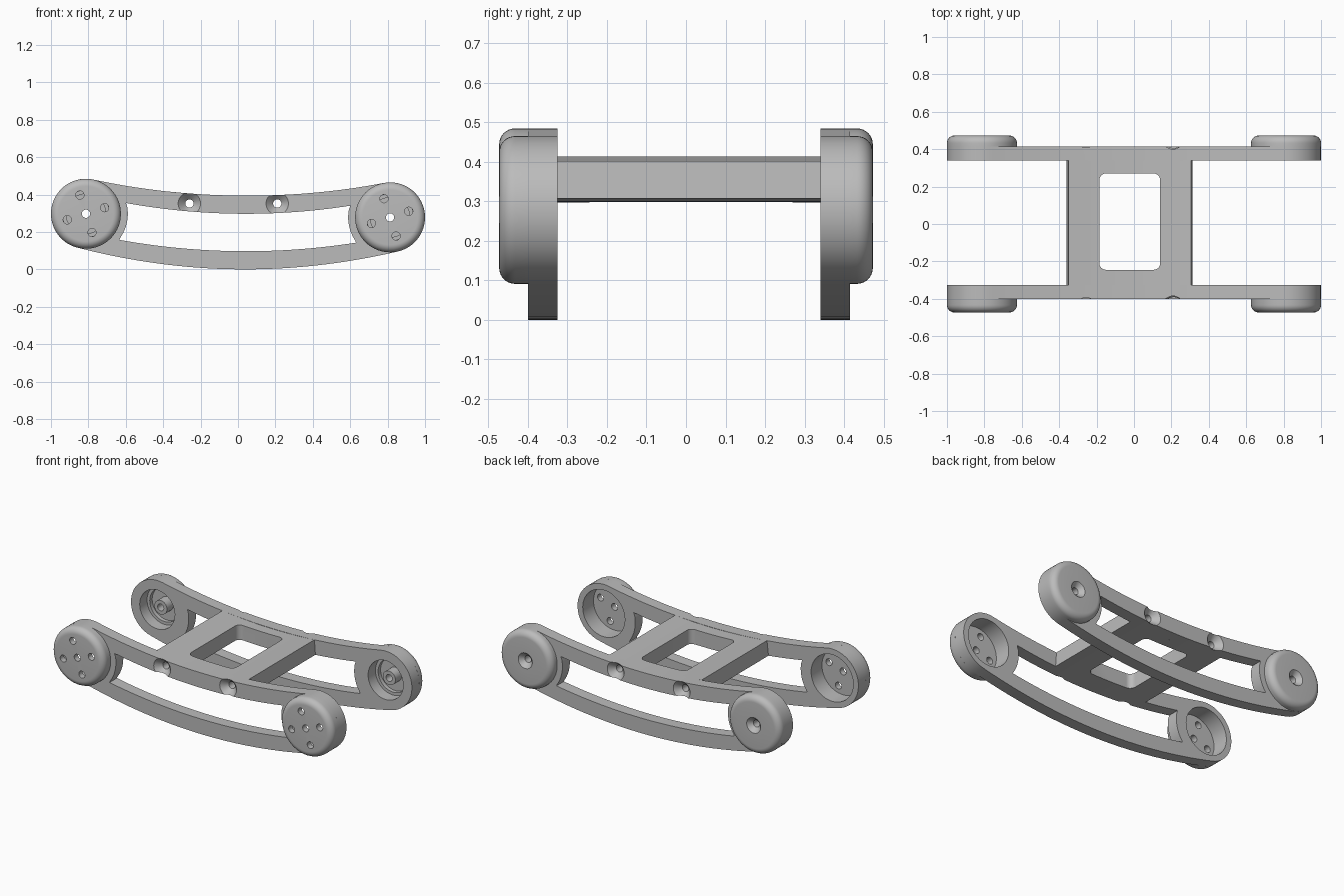
import bpy
import bmesh
from math import sin, cos, pi, asin, sqrt, radians
from mathutils import Vector, Matrix

if "Cube" in bpy.data.objects:
    bpy.data.objects.remove(bpy.data.objects["Cube"])

grey = bpy.data.materials.new("plain grey")
grey.use_nodes = True
COLOUR = (0.5, 0.5, 0.5, 1)
grey.diffuse_color = COLOUR
grey.node_tree.nodes["Principled BSDF"].inputs["Base Color"].default_value = COLOUR

# Main curve of the frame: a shallow arc sagging in the middle
ARC_X, ARC_Z, ARC_R = 0.043, 3.897, 3.7
CUP_R, BOSS_R, BAR = 0.187, 0.224, 0.1
HOLE_R = 0.022
FRONT, BACK = (-0.40, -0.325), (0.34, 0.415)
ENDS = [asin((x - ARC_X) / ARC_R) for x in (-0.813, 0.813)]


def on_arc(t, r=ARC_R):
    return Vector((ARC_X + r * sin(t), ARC_Z - r * cos(t)))


def arc(t0, t1, radius, n=32):
    """Points along the main curve; radius is a function of the fraction."""
    return [on_arc(t0 + (t1 - t0) * i / n, radius(i / n)) for i in range(n + 1)]


def turn(centre, r, a0, a1, n=24):
    return [centre + Vector((r * cos(a), r * sin(a)))
            for a in (a0 + (a1 - a0) * i / n for i in range(n + 1))]


def make(name, bm):
    bmesh.ops.remove_doubles(bm, verts=bm.verts, dist=1e-5)
    bmesh.ops.recalc_face_normals(bm, faces=bm.faces)
    mesh = bpy.data.meshes.new(name)
    bm.to_mesh(mesh)
    bm.free()
    mesh.materials.append(grey)
    ob = bpy.data.objects.new(name, mesh)
    bpy.context.collection.objects.link(ob)
    return ob


def prism(name, points, y0, y1):
    """Extrude an x-z outline along y."""
    bm = bmesh.new()
    face = bm.faces.new([bm.verts.new((p.x, y0, p.y)) for p in points])
    out = bmesh.ops.extrude_face_region(bm, geom=[face])["geom"]
    bmesh.ops.translate(bm, vec=(0, y1 - y0, 0),
                        verts=[v for v in out if isinstance(v, bmesh.types.BMVert)])
    return make(name, bm)


def lathe(name, profile, centre, closed=True, steps=56):
    """Revolve (radius, y) points about an axis parallel to y."""
    bm = bmesh.new()
    vs = [bm.verts.new((r, y, 0)) for r, y in profile]
    pairs = list(zip(vs, vs[1:])) + ([(vs[-1], vs[0])] if closed else [])
    es = [bm.edges.new(p) for p in pairs]
    bmesh.ops.spin(bm, geom=vs + es, cent=(0, 0, 0), axis=(0, 1, 0),
                   angle=2 * pi, steps=steps, use_merge=True)
    bmesh.ops.translate(bm, vec=(centre.x, 0, centre.y), verts=bm.verts)
    return make(name, bm)


def rod(centre, r, y0, y1, steps=56):
    return lathe("cutter", [(0, y0), (r, y0), (r, y1), (0, y1)], centre, False, steps)


def activate(ob):
    bpy.ops.object.select_all(action="DESELECT")
    ob.select_set(True)
    bpy.context.view_layer.objects.active = ob


def finish(ob, cutters=()):
    """Cut the part, remove the cutters and shade it."""
    activate(ob)
    for c in cutters:
        c.hide_render = True
        mod = ob.modifiers.new("cut", "BOOLEAN")
        mod.operation, mod.solver, mod.object = "DIFFERENCE", "EXACT", c
        bpy.ops.object.modifier_apply(modifier=mod.name)
        bpy.data.objects.remove(c)
    bpy.ops.object.shade_smooth_by_angle(angle=radians(30))


def bolt_cutters():
    """Two through holes, countersunk on both outer faces."""
    y0, y1, sink = FRONT[0], BACK[1], 0.06
    depth = sink - HOLE_R
    half = [(0, y0 - 0.01), (sink + 0.01, y0 - 0.01), (HOLE_R, y0 + depth),
            (HOLE_R, y1 - depth), (sink + 0.01, y1 + 0.01), (0, y1 + 0.01)]
    return [lathe("cutter", half, Vector((x, 0.352)), False, 40) for x in (-0.26, 0.21)]


# Side frames: curved plate with a long window and a round pocket at each end
left_t, right_t = ENDS
cup_centres = [on_arc(t) for t in ENDS]


def bulge(s):
    return CUP_R + 0.01 * sin(pi * s)


outline = (arc(left_t, right_t, lambda s: ARC_R + bulge(s))
           + turn(cup_centres[1], CUP_R, right_t - pi / 2, right_t + pi / 2)[1:-1]
           + arc(right_t, left_t, lambda s: ARC_R - bulge(s))
           + turn(cup_centres[0], CUP_R, left_t + pi / 2, left_t + 3 * pi / 2)[1:-1])

inset = sqrt(BOSS_R ** 2 - BAR ** 2) / ARC_R
swing = asin(BAR / BOSS_R)
window = (arc(left_t + inset, right_t - inset, lambda s: ARC_R + BAR)
          + turn(cup_centres[1], BOSS_R, right_t + pi + swing, right_t + pi - swing, 12)[1:-1]
          + arc(right_t - inset, left_t + inset, lambda s: ARC_R - BAR)
          + turn(cup_centres[0], BOSS_R, left_t + swing, left_t - swing, 12)[1:-1])

for name, (y0, y1), pocket in (("front_side_frame", FRONT, 0.15),
                               ("back_side_frame", BACK, 0.125)):
    plate = prism(name, outline, y0, y1)
    cuts = [prism("cutter", window, y0 - 0.1, y1 + 0.1)]
    cuts += [rod(c, pocket, y0 - 0.1, y1 + 0.1) for c in cup_centres]
    finish(plate, cuts + bolt_cutters())

# Cross platform joining the frames, with a rounded opening
t0, t1 = (asin((x - ARC_X) / ARC_R * 1.04) for x in (-0.355, 0.31))
slab = (arc(t0, t1, lambda s: ARC_R - BAR, 16)
        + arc(t1, t0, lambda s: ARC_R - 0.195, 16))
platform = prism("cross_platform", slab, FRONT[1], BACK[0])
bm = bmesh.new()
bmesh.ops.create_cube(bm, size=1, matrix=Matrix.Translation((-0.0225, 0.0125, 0.35))
                      @ Matrix.Diagonal((0.325, 0.515, 0.5, 1)))
uprights = [e for e in bm.edges if abs(e.verts[0].co.z - e.verts[1].co.z) > 0.1]
bmesh.ops.bevel(bm, geom=uprights, offset=0.035, segments=6, profile=0.5, affect="EDGES")
finish(platform, [make("cutter", bm)] + bolt_cutters())


# Round end cups
def rim(y_in, y_out, r=0.04):
    """Outer wall of a cup with a rounded outer edge."""
    s = 1 if y_out > y_in else -1
    return [(CUP_R, y_in)] + [
        (CUP_R - r + r * cos(a), y_out - s * r + s * r * sin(a))
        for a in (pi / 2 * i / 8 for i in range(9))]


for side, t, c in zip(("right", "left"), ENDS, cup_centres):
    # Front cup: open pocket, centre hole and four holes around it
    y, out = FRONT[0], -0.473
    cup = lathe("front_" + side + "_cup",
                [(HOLE_R, y - 0.035), (0.15, y - 0.035), (0.15, y)]
                + rim(y, out) + [(HOLE_R, out)], c)
    ring = [c + Vector((cos(a), sin(a))) * 0.105
            for a in (radians(18) + k * pi / 2 for k in range(4))]
    finish(cup, [rod(p, HOLE_R, out - 0.05, y + 0.05, 24) for p in ring])

    # Back cup: stepped pocket with a central tube, countersunk outside
    y, out = BACK[1], 0.473
    floor = y + 0.025
    cup = lathe("back_" + side + "_cup",
                [(HOLE_R, y - 0.04), (0.045, y - 0.04), (0.045, floor),
                 (0.106, floor), (0.106, y)]
                + rim(y, out) + [(0.05, out), (HOLE_R, out - 0.028)], c)
    finish(cup)
